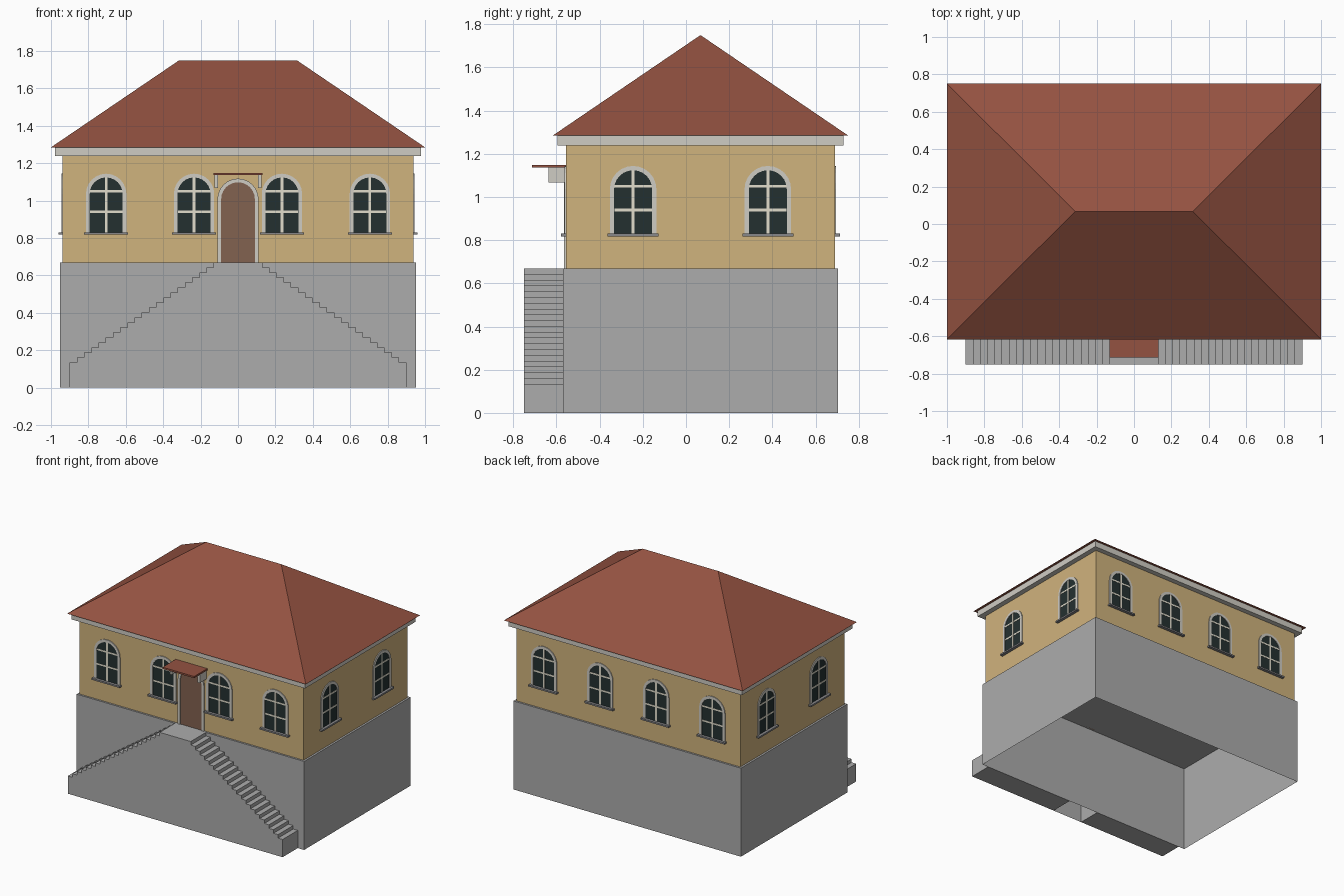
import bpy, bmesh, math
from mathutils import Matrix, Vector

if "Cube" in bpy.data.objects:
    bpy.data.objects.remove(bpy.data.objects["Cube"])

CY = 0.067            # centre of the house body in y
WX, WY = 0.938, 0.623  # half sizes of the upper wall


def material(name, r, g, b):
    lin = [((c / 255 + 0.055) / 1.055) ** 2.4 for c in (r, g, b)]
    m = bpy.data.materials.new(name)
    m.diffuse_color = (*lin, 1)
    m.use_nodes = True
    m.node_tree.nodes["Principled BSDF"].inputs["Base Color"].default_value = m.diffuse_color
    return m


ROOF = material("roof_red", 148, 82, 65)
WALL = material("wall_ochre", 208, 179, 125)
STONE = material("stone_grey", 172, 172, 172)
TRIM = material("trim_light_grey", 207, 204, 196)
GLASS = material("dark_glass", 36, 48, 48)
BARS = material("cream_bars", 226, 221, 204)
DOOR = material("door_brown", 130, 98, 80)
SILL = material("sill_grey", 135, 135, 138)


def finish(name, bm, mat):
    bmesh.ops.recalc_face_normals(bm, faces=bm.faces[:])
    me = bpy.data.meshes.new(name)
    bm.to_mesh(me)
    bm.free()
    me.materials.append(mat)
    ob = bpy.data.objects.new(name, me)
    bpy.context.collection.objects.link(ob)
    return ob


def box(name, lo, hi, mat, open_bottom=False):
    bm = bmesh.new()
    bmesh.ops.create_cube(bm, size=1)
    for v in bm.verts:
        v.co = Vector([lo[i] + (v.co[i] + 0.5) * (hi[i] - lo[i]) for i in range(3)])
    if open_bottom:
        bm.normal_update()
        down = [f for f in bm.faces if f.normal.z < -0.9]
        bmesh.ops.delete(bm, geom=down, context='FACES')
    return finish(name, bm, mat)


def prism(name, pts, d0, d1, mat, side=Matrix()):
    """Outline in (u, z), extruded outward from d0 to d1 along local -y."""
    bm = bmesh.new()
    f = bm.faces.new([bm.verts.new((u, -d0, z)) for u, z in pts])
    ext = bmesh.ops.extrude_face_region(bm, geom=[f], use_keep_orig=True)
    bmesh.ops.translate(bm, vec=(0, d0 - d1, 0),
                        verts=[g for g in ext["geom"] if isinstance(g, bmesh.types.BMVert)])
    bm.transform(side)
    return finish(name, bm, mat)


def rect(u0, u1, z0, z1):
    return [(u0, z0), (u1, z0), (u1, z1), (u0, z1)]


def arch(u, half, bottom, spring, n=12):
    """Round-headed opening outline, from bottom right over to bottom left."""
    arc = [(u + half * math.cos(math.pi * i / n), spring + half * math.sin(math.pi * i / n))
           for i in range(n + 1)]
    return [(u + half, bottom)] + arc + [(u - half, bottom)]


def window(label, u, d, side):
    outer, inner = arch(u, 0.108, 0.825, 1.036), arch(u, 0.088, 0.825, 1.036)
    prism(label + "_frame", outer + inner[::-1], d - 0.004, d + 0.006, TRIM, side)
    prism(label + "_glass", inner, d - 0.004, d + 0.002, GLASS, side)
    prism(label + "_bar_upright", rect(u - 0.007, u + 0.007, 0.825, 1.123), d, d + 0.004, BARS, side)
    for z in (0.94, 1.05):
        prism(label + "_bar_cross", rect(u - 0.087, u + 0.087, z - 0.006, z + 0.006),
              d, d + 0.0035, BARS, side)
    prism(label + "_sill", rect(u - 0.118, u + 0.118, 0.818, 0.83), d - 0.004, d + 0.023, SILL, side)


# Body: hollow stone base, ochre upper floor, cornice
box("stone_base", (-0.953, CY - 0.637, 0), (0.953, CY + 0.637, 0.67), STONE, open_bottom=True)
box("upper_wall", (-WX, CY - WY, 0.67), (WX, CY + WY, 1.24), WALL)
box("cornice", (-0.978, CY - 0.662, 1.239), (0.978, CY + 0.662, 1.285), TRIM)

# Hipped roof
bm = bmesh.new()
eave = [bm.verts.new((x, CY + y, 1.285)) for x, y in
        ((-1, -0.684), (1, -0.684), (1, 0.684), (-1, 0.684))]
left, right = [bm.verts.new((x, CY, 1.75)) for x in (-0.315, 0.315)]
for face in ((eave[0], eave[1], right, left), (eave[1], eave[2], right),
             (eave[2], eave[3], left, right), (eave[3], eave[0], left), eave[::-1]):
    bm.faces.new(face)
finish("hipped_roof", bm, ROOF)

# Windows on all four sides
for label, turn, dist, centres in (("front", 0, WY, (-0.705, -0.235, 0.235, 0.705)),
                                   ("right", 90, WX, (-0.312, 0.312)),
                                   ("back", 180, WY, (-0.705, -0.235, 0.235, 0.705)),
                                   ("left", 270, WX, (-0.312, 0.312))):
    side = Matrix.Translation((0, CY, 0)) @ Matrix.Rotation(math.radians(turn), 4, 'Z')
    for u in centres:
        window(label + "_window", u, dist, side)

# Door with arched surround
front = Matrix.Translation((0, CY, 0))
d_out, d_in = arch(0, 0.11, 0.67, 1.008), arch(0, 0.09, 0.67, 1.008)
prism("door_frame", d_out + d_in[::-1], WY - 0.004, WY + 0.009, TRIM, front)
prism("door_leaf", d_in, WY - 0.004, WY + 0.003, DOOR, front)

# Canopy on two brackets
box("door_canopy", (-0.132, -0.714, 1.136), (0.132, CY - WY, 1.149), ROOF)
for s in (-1, 1):
    x0, x1 = sorted((s * 0.108, s * 0.125))
    box("canopy_bracket", (x0, -0.636, 1.067), (x1, CY - WY, 1.136), TRIM)

# Landing and two mirrored flights of stairs
Y0, Y1 = -0.751, CY - 0.637
box("stair_landing", (-0.13, Y0, 0), (0.13, Y1, 0.67), STONE, open_bottom=True)
STEPS, BOTTOM = 20, 0.134
run, rise = (0.90 - 0.13) / STEPS, (0.67 - BOTTOM) / STEPS
for s in (-1, 1):
    pts = [(s * 0.13, 0), (s * 0.90, 0)]
    for i in range(STEPS):
        z = BOTTOM + i * rise
        pts += [(s * (0.90 - i * run), z), (s * (0.90 - (i + 1) * run), z)]
    prism("stair_flight", pts, -Y1, -Y0, STONE)
